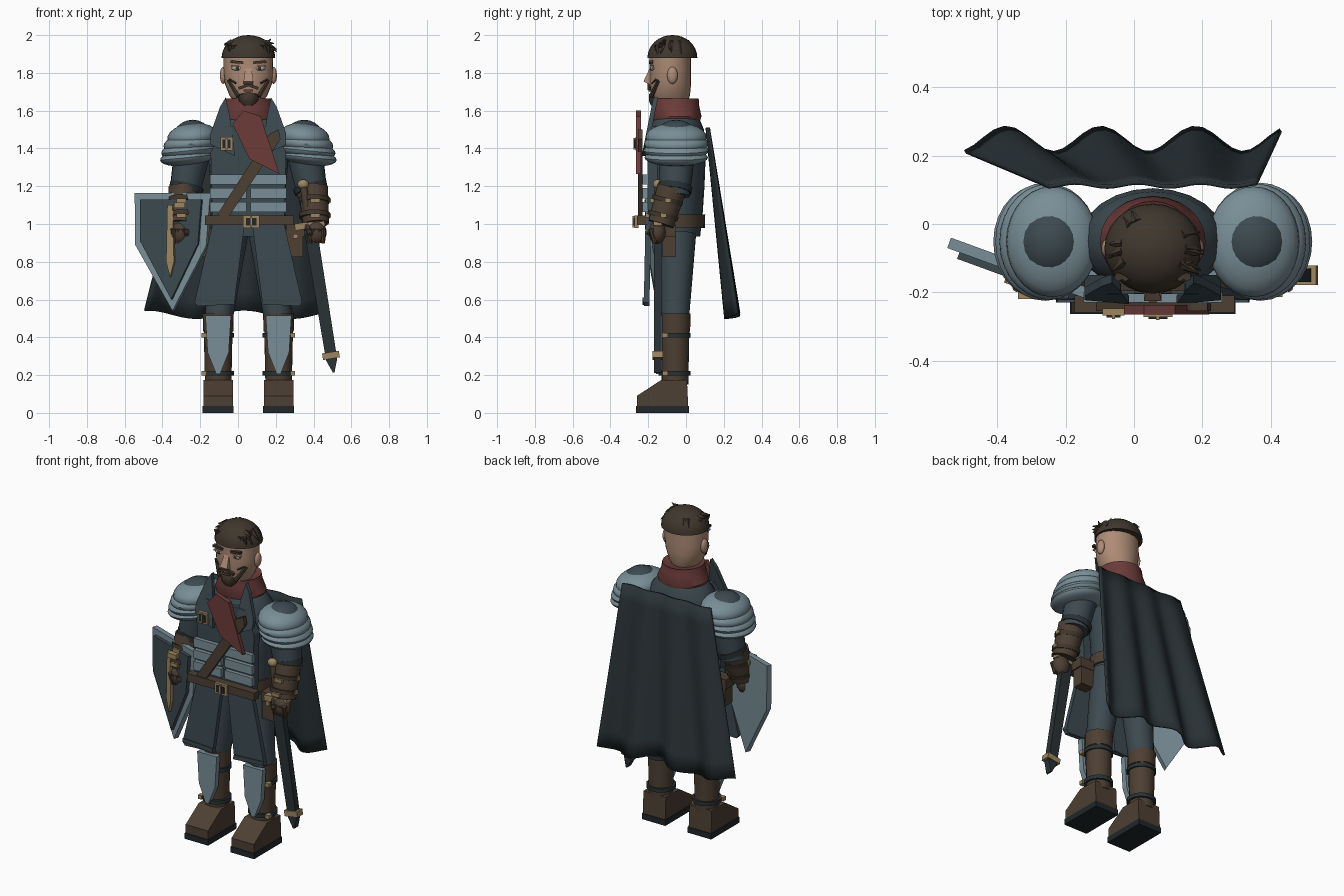
import bpy, bmesh, math, random
from mathutils import Vector, Matrix

if "Cube" in bpy.data.objects:
    bpy.data.objects.remove(bpy.data.objects["Cube"])

random.seed(4)
CX = 0.055                      # body centre line
COLORS = dict(coat=(.045, .068, .08), dark=(.022, .032, .036), steel=(.19, .27, .31), red=(.15, .045, .042),
              leather=(.075, .05, .033), brass=(.34, .24, .12), skin=(.42, .26, .18), hair=(.05, .038, .026),
              sole=(.015, .02, .024), eye=(.4, .4, .38))
MATS = {}
for k, c in COLORS.items():
    MATS[k] = bpy.data.materials.new(k)
    MATS[k].diffuse_color = (*c, 1)


def finish(name, bm, mat, smooth=False):
    bmesh.ops.recalc_face_normals(bm, faces=bm.faces)
    me = bpy.data.meshes.new(name)
    bm.to_mesh(me)
    bm.free()
    o = bpy.data.objects.new(name, me)
    bpy.context.collection.objects.link(o)
    me.materials.append(MATS[mat])
    if smooth:
        bpy.ops.object.select_all(action='DESELECT')
        o.select_set(True)
        bpy.context.view_layer.objects.active = o
        bpy.ops.object.shade_smooth_by_angle(angle=math.radians(40))
    return o


def loft(name, rings, mat, n=24):
    """Elliptical rings (cx, cy, z, rx, ry) joined into a closed skin."""
    bm = bmesh.new()
    loops = [[bm.verts.new((cx + rx * math.cos(2 * math.pi * i / n), cy + ry * math.sin(2 * math.pi * i / n), z))
              for i in range(n)] for cx, cy, z, rx, ry in rings]
    for a, b in zip(loops, loops[1:]):
        for i in range(n):
            bm.faces.new((a[i], a[(i + 1) % n], b[(i + 1) % n], b[i]))
    bm.faces.new(loops[0])
    bm.faces.new(loops[-1])
    return finish(name, bm, mat, True)


def plate(name, pts, y0, y1, mat, lean=0, loc=(0, 0, 0), rz=0):
    """Outline in x-z given thickness in y; lean shifts y with height."""
    bm = bmesh.new()
    z0 = pts[0][1]
    a, b = [[bm.verts.new((x, y + lean * (z - z0), z)) for x, z in pts] for y in (y0, y1)]
    bm.faces.new(a)
    bm.faces.new(b)
    for i in range(len(a)):
        j = (i + 1) % len(a)
        bm.faces.new((a[i], a[j], b[j], b[i]))
    o = finish(name, bm, mat)
    o.location, o.rotation_euler = loc, (0, 0, rz)
    return o


def box(name, c, size, mat, ry=0):
    bm = bmesh.new()
    bmesh.ops.create_cube(bm, size=1, matrix=Matrix.Translation(c) @ Matrix.Rotation(ry, 4, 'Y') @ Matrix.Diagonal((*size, 1)))
    return finish(name, bm, mat)


def limb(name, a, b, r1, r2, mat, n=16):
    a, b = Vector(a), Vector(b)
    bm = bmesh.new()
    m = Matrix.Translation((a + b) / 2) @ (b - a).to_track_quat('Z', 'Y').to_matrix().to_4x4()
    bmesh.ops.create_cone(bm, cap_ends=True, segments=n, radius1=r1, radius2=r2, depth=(b - a).length, matrix=m)
    return finish(name, bm, mat, True)


def ball(name, c, r, mat, ry=0, n=20):
    bm = bmesh.new()
    bmesh.ops.create_uvsphere(bm, u_segments=n, v_segments=12, radius=1,
                              matrix=Matrix.Translation(c) @ Matrix.Rotation(ry, 4, 'Y') @ Matrix.Diagonal((*r, 1)))
    return finish(name, bm, mat, True)


def buckle(name, x, y, z, w, h):
    box(name + "_frame", (x, y, z), (w, .02, h), 'brass')
    box(name + "_centre", (x, y - .008, z), (w * .65, .016, h * .62), 'sole')
    box(name + "_pin", (x, y - .014, z), (.01, .012, h * .9), 'brass')


# torso and layered chest
loft("coat_torso", [(CX, -.05, z, rx, ry) for z, rx, ry in ((.935, .185, .125), (1.05, .19, .138), (1.2, .2, .148),
     (1.38, .215, .155), (1.5, .2, .145), (1.56, .15, .12), (1.62, .09, .09))], 'coat')
plate("coat_front", [(CX + x, z) for x, z in ((-.19, 1), (.19, 1), (.2, 1.38), (.13, 1.52), (-.13, 1.52), (-.2, 1.38))], -.205, -.15, 'coat')
for s in (-1, 1):
    for z in (1.09, 1.163, 1.235):
        box("chest_plate", (CX + s * .107, -.215, z), (.192, .03, .054), 'steel')
    plate("lapel", [(CX + s * x, z) for x, z in ((.07, 1.36), (.2, 1.42), (.2, 1.48), (.15, 1.62), (.12, 1.67), (.1, 1.58))],
          -.235, -.21, 'coat', lean=.2)
plate("chest_strap", [(.165, 1.475), (.215, 1.5), (.225, 1.45), (-.055, 1.03), (-.11, 1.05)], -.255, -.23, 'leather')
buckle("strap_buckle", -.06, -.258, 1.425, .065, .07)

# belt
loft("belt", [(CX, -.05, .98, .2, .15), (CX, -.05, 1.05, .2, .152)], 'leather')
box("belt_front", (.06, -.235, 1.02), (.47, .05, .05), 'leather')
buckle("belt_buckle", .07, -.262, 1.012, .085, .066)

# neck, scarf
limb("neck", (CX, -.07, 1.54), (CX, -.08, 1.7), .075, .075, 'skin')
loft("scarf", [(CX, -.05, 1.52, .135, .115), (CX, -.05, 1.57, .155, .132), (CX, -.055, 1.625, .13, .125),
     (CX, -.055, 1.665, .122, .122), (CX, -.055, 1.655, .095, .1)], 'red')
plate("scarf_tail", [(-.03, 1.53), (.03, 1.6), (.12, 1.57), (.22, 1.265), (.06, 1.345)], -.265, -.238, 'red')

# head
HY = -.083
loft("head", [(CX, HY, z, rx, ry) for z, rx, ry in ((1.645, .075, .09), (1.68, .1, .104), (1.74, .124, .11),
     (1.8, .132, .11), (1.9, .13, .11))], 'skin')
bm = bmesh.new()
for y, z, w in ((-.185, 1.84, .014), (-.225, 1.755, .026), (-.185, 1.735, .024)):
    for s in (-1, 1):
        bm.verts.new((CX + s * w, y, z))
bmesh.ops.convex_hull(bm, input=bm.verts)
finish("nose", bm, 'skin')
for s in (-1, 1):
    ball("ear", (CX + s * .133, -.072, 1.787), (.018, .028, .045), 'skin')
    ball("eye", (CX + s * .06, -.178, 1.825), (.03, .012, .013), 'eye', n=12)
    ball("pupil", (CX + s * .058, -.188, 1.825), (.01, .006, .01), 'hair', n=10)
    box("eyelid", (CX + s * .06, -.183, 1.838), (.062, .02, .008), 'skin', s * .1)
    box("eyebrow", (CX + s * .06, -.185, 1.857), (.07, .022, .014), 'hair', -s * .08)
    box("moustache", (CX + s * .026, -.195, 1.727), (.055, .018, .015), 'hair', s * .35)
    limb("sideburn", (CX + s * .105, -.145, 1.76), (CX + s * .055, -.185, 1.675), .01, .012, 'hair', 6)
    limb("cheek_line", (CX + s * .1, -.16, 1.765), (CX + s * .065, -.18, 1.745), .005, .005, 'hair', 6)
box("lips", (CX, -.19, 1.707), (.05, .018, .012), 'red')
loft("beard", [(CX, -.165, 1.628, .03, .022), (CX, -.165, 1.65, .05, .032), (CX, -.165, 1.685, .06, .033), (CX, -.17, 1.695, .03, .02)], 'hair', 10)

# hair cap and strands
loft("hair_cap", [(CX, -.072, 1.88 + .12 * math.sin(a), .14 * math.cos(a) + .002, .13 * math.cos(a) + .002)
                  for a in (i * math.pi / 16 for i in range(9))], 'hair')
for i in range(11):
    x = CX - .1 + i * .02
    limb("fringe", (x, -.155, 1.945), (x + .008, -.198 + abs(x - CX) * .5, 1.873 + random.random() * .02), .014, .002, 'hair', 5)
for i in range(12):
    a = random.uniform(-.9, 3.9)
    d = Vector((math.cos(a), math.sin(a), 0))
    c = Vector((CX, -.072, 1.93))
    limb("tuft", c + d * .09 + Vector((0, 0, .03)), c + d * .14 + Vector((.01, -.01, random.uniform(-.04, .03))), .018, .002, 'hair', 5)
for z in (1.93, 1.95):
    limb("side_tuft", (CX + .09, -.12, z), (CX + .12, -.11, z + .03), .014, .002, 'hair', 5)

for s in (-1, 1):
    X = lambda r: CX + s * r
    # shoulder armour
    ball("shoulder", (X(.295), -.052, 1.43), (.115, .125, .122), 'coat')
    for i, (rx, ry, rz) in enumerate(((.135, .162, .075), (.145, .17, .06), (.147, .173, .05), (.143, .168, .045))):
        ball("pauldron_layer", (X(.295 + i * .01), -.052, 1.46 - i * .036), (rx, ry, rz), 'steel', s * .1, n=28)
    # arm, bracer and fist
    limb("upper_arm", (X(.29), -.045, 1.42), (X(.34), -.06, 1.15), .1, .08, 'coat')
    limb("elbow_band", (X(.325), -.055, 1.205), (X(.333), -.06, 1.175), .092, .09, 'dark')
    limb("bracer", (X(.343), -.075, 1.19), (X(.357), -.132, 1.0), .08, .07, 'leather')
    for z, y in ((1.125, -.095), (1.045, -.119)):
        limb("bracer_strap", (X(.35), y, z + .012), (X(.35), y - .006, z - .012), .083, .081, 'hair')
        box("bracer_stud", (X(.355), y - .085, z), (.05, .02, .022), 'brass')
        box("bracer_side_stud", (X(.428), y, z), (.02, .03, .022), 'brass')
    ball("fist", (X(.36), -.152, .955), (.054, .045, .062), 'leather', n=12)
    for f in range(4):
        limb("finger", (X(.322 + f * .025), -.185, .975), (X(.325 + f * .023), -.165, .9), .015, .012, 'leather', 8)
    limb("thumb", (X(.31), -.16, .99), (X(.33), -.2, .945), .016, .013, 'leather', 8)

    # coat skirt panel with hem
    plate("coat_panel", [(X(r), z) for r, z in ((.02, 1.0), (.19, 1.0), (.285, .585), (.27, .565), (.075, .575))], -.215, -.185, 'coat', lean=.02)
    plate("panel_hem", [(X(r), z) for r, z in ((.076, .6), (.28, .61), (.283, .588), (.07, .572))], -.23, -.2, 'coat')
    # leg and boot
    limb("thigh", (X(.1), -.045, .95), (X(.157), -.058, .5), .1, .075, 'coat')
    limb("boot_shaft", (X(.16), -.058, .525), (X(.16), -.058, .15), .078, .07, 'leather')
    limb("boot_cuff", (X(.16), -.058, .525), (X(.16), -.058, .43), .082, .08, 'leather')
    for z in (.41, .21):
        limb("boot_strap", (X(.16), -.06, z - .012), (X(.16), -.06, z + .012), .085, .085, 'dark')
        box("strap_stud", (X(.235), -.11, z), (.025, .03, .024), 'brass')
    plate("shin_guard", [(X(.16 + r), z) for r, z in ((-.068, .515), (.068, .515), (.056, .32), (.01, .205), (-.01, .205), (-.056, .32))],
          -.16, -.125, 'steel')
    bm = bmesh.new()
    for w in (-.078, .078):
        for y, z in ((.012, .03), (.005, .175), (-.13, .175), (-.26, .09), (-.26, .03)):
            bm.verts.new((X(.16 + w), y, z))
    bmesh.ops.convex_hull(bm, input=bm.verts)
    finish("boot_foot", bm, 'leather')
    box("boot_sole", (X(.16), -.124, .018), (.164, .28, .036), 'sole')
    # hip pouch
    box("hip_pouch", (X(.245), -.09, .91), (.09, .07, .17), 'leather')
    box("pouch_flap", (X(.248), -.092, .965), (.1, .08, .06), 'leather')
    box("pouch_clasp", (X(.25), -.135, .935), (.025, .015, .025), 'brass')

# sword in its scabbard, laid out along a slanted axis
top, axis = Vector((.345, 1.21)), Vector((.16, -.985)).normalized()
side = Vector((-axis.y, axis.x))
strip = lambda rows: [tuple(top + axis * t + side * w) for t, w in rows] + [tuple(top + axis * t - side * w) for t, w in reversed(rows)]
plate("scabbard", strip([(.24, .034), (.9, .03), (.94, .03), (1.01, .004)]), -.17, -.13, 'dark')
plate("scabbard_band", strip([(.9, .045), (.935, .045)]), -.178, -.122, 'brass')
plate("crossguard", strip([(.2, .08), (.235, .08)]), -.172, -.128, 'brass')
g = top + axis * .2
limb("sword_grip", (top.x, -.15, top.y), (g.x, -.15, g.y), .019, .021, 'leather', 10)
ball("pommel", (top.x, -.15, top.y), (.03, .025, .026), 'brass', n=12)

# shield, turned outward on the arm
loc, rz = (-.343, -.132, 0), -.35
plate("shield_rim", [(-.213, 1.165), (.213, 1.165), (.19, .885), (0, .54), (-.21, .89)], -.012, .02, 'steel', loc=loc, rz=rz)
plate("shield_face", [(-.175, 1.13), (.17, 1.13), (.15, .895), (0, .6), (-.175, .91)], -.032, 0, 'coat', loc=loc, rz=rz)
plate("shield_spine", [(-.015, 1.1), (.015, 1.1), (.022, .8), (0, .72), (-.022, .8)], -.05, -.02, 'brass', loc=loc, rz=rz)
box("shield_clasp", (-.31, -.2, 1.1), (.06, .04, .03), 'brass')

# wind-blown cape
bm = bmesh.new()
NU, NV = 32, 10
grid = []
for j in range(NV + 1):
    v = j / NV
    row = []
    for i in range(NU + 1):
        u = i / NU
        wave = math.cos(2 * math.pi * (u - .13) / .3)
        x = (-.25 + .61 * u) * (1 - v) + (-.495 + .925 * u) * v
        zb = .52 + .022 * math.cos(2 * math.pi * (u - .02) / .55)
        row.append(bm.verts.new((x, .115 + .13 * v + (.006 + .031 * v) * wave, 1.51 * (1 - v) + zb * v)))
    grid.append(row)
for a, b in zip(grid, grid[1:]):
    for i in range(NU):
        bm.faces.new((a[i], a[i + 1], b[i + 1], b[i]))
cape = finish("cape", bm, 'dark', True)
m = cape.modifiers.new("thickness", 'SOLIDIFY')
m.thickness, m.offset = .012, 0

for m in bpy.data.materials:
    if m.users and not m.is_grease_pencil:
        m.use_nodes = True
        m.node_tree.nodes["Principled BSDF"].inputs["Base Color"].default_value = m.diffuse_color
